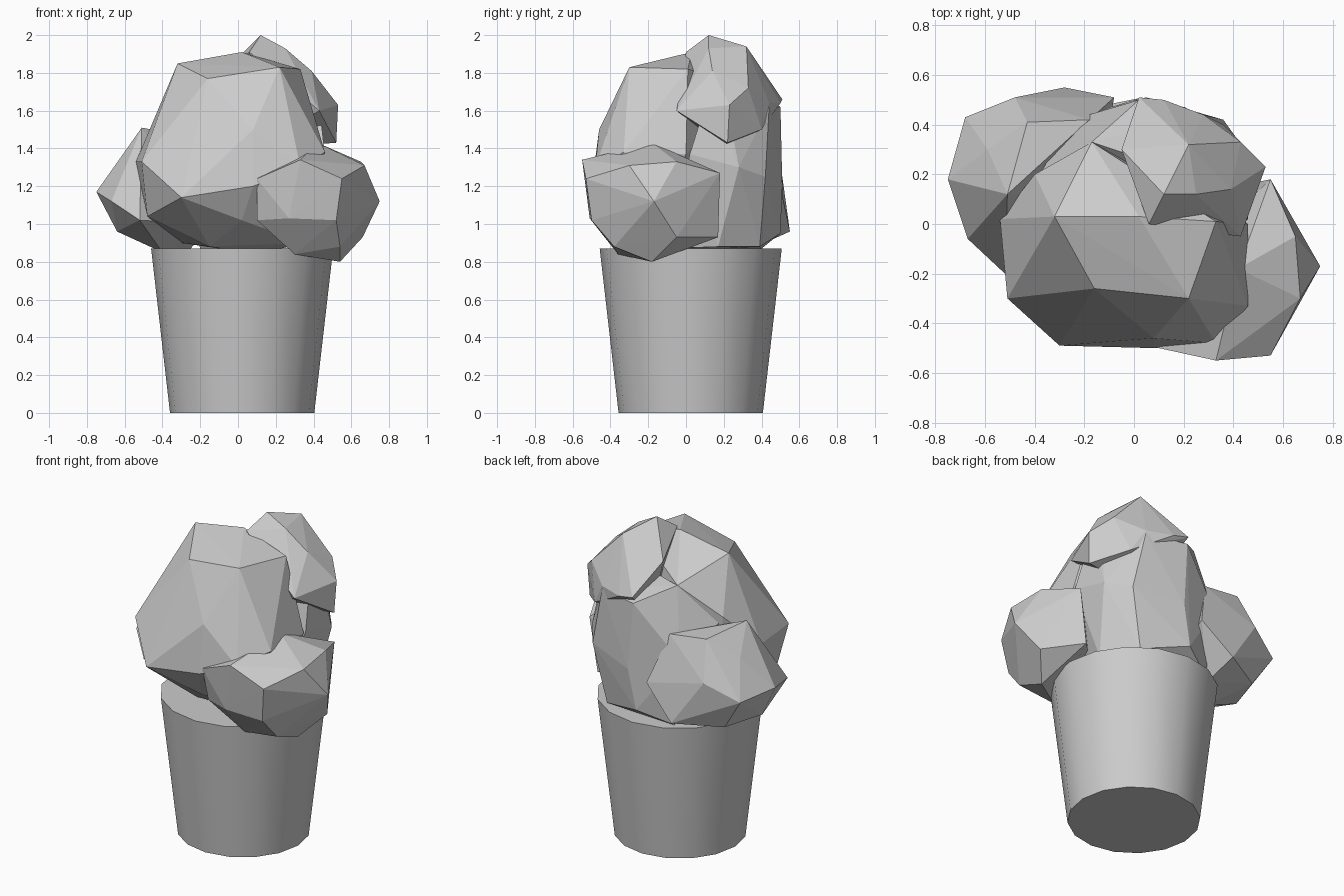
import bpy, bmesh

def faceted_clump(name, points):
    """Low-poly leaf clump: the flat-faced hull of a few corner points."""
    bm = bmesh.new()
    for p in points:
        bm.verts.new(p)
    bmesh.ops.convex_hull(bm, input=bm.verts[:])
    loose = [v for v in bm.verts if not v.link_faces]
    bmesh.ops.delete(bm, geom=loose, context='VERTS')
    bmesh.ops.recalc_face_normals(bm, faces=bm.faces[:])
    mesh = bpy.data.meshes.new(name)
    bm.to_mesh(mesh)
    bm.free()
    obj = bpy.data.objects.new(name, mesh)
    bpy.context.collection.objects.link(obj)
    return obj

# Tapered pot with a closed top
bpy.ops.mesh.primitive_cone_add(vertices=16, radius1=0.382, radius2=0.482, depth=0.87,
                                location=(0.022, 0.025, 0.435))
pot = bpy.context.object
pot.name = "pot"
bpy.ops.object.shade_smooth_by_angle(angle=0.7)

# Large central clump, leaning to the front
faceted_clump("foliage_main", [
    (-0.32, 0.03, 1.85), (0.02, 0.03, 1.91), (-0.16, -0.26, 1.77), (0.22, -0.30, 1.83),
    (0.33, 0.01, 1.82), (-0.17, 0.33, 1.72), (-0.40, 0.20, 1.53), (-0.54, 0.02, 1.33),
    (-0.51, -0.30, 1.33), (-0.30, -0.49, 1.14), (0.08, -0.50, 1.20), (0.33, -0.48, 1.30),
    (0.08, -0.46, 1.50), (0.46, -0.33, 1.38), (0.46, 0.0, 1.37), (-0.48, -0.20, 1.04),
    (0.02, -0.40, 1.02), (-0.15, -0.20, 0.88), (0.35, -0.22, 0.90), (0.10, 0.0, 0.84),
    (-0.3, 0.2, 0.9)])

# Tall clump behind it, reaching down to the pot
faceted_clump("foliage_back", [
    (0.42, 0.13, 1.72), (0.42, 0.22, 1.63), (0.28, 0.44, 1.62), (0.02, 0.50, 1.62),
    (-0.17, 0.33, 1.72), (-0.38, 0.20, 1.50), (0.46, 0.02, 1.37), (0.46, 0.28, 1.30),
    (0.36, 0.42, 1.25), (0.05, 0.51, 1.20), (-0.25, 0.42, 1.30), (0.40, 0.17, 0.88),
    (0.28, 0.39, 0.88), (0.0, 0.50, 0.95), (-0.2, 0.40, 0.87), (0.3, -0.1, 0.87),
    (0.0, 0.0, 0.86)])

# Crown at the top
faceted_clump("foliage_crown", [
    (0.12, 0.12, 2.0), (0.22, 0.32, 1.94), (-0.05, 0.30, 1.83), (0.02, 0.51, 1.66),
    (0.12, 0.50, 1.64), (0.28, 0.44, 1.64), (0.43, 0.33, 1.72), (0.53, 0.23, 1.63),
    (0.39, 0.14, 1.81), (0.43, -0.05, 1.60), (0.52, 0.22, 1.43), (0.36, 0.40, 1.50),
    (0.10, 0.20, 1.40), (0.06, 0.0, 1.91), (0.25, 0.12, 1.93)])

# Left rear clump
faceted_clump("foliage_left", [
    (-0.75, 0.18, 1.17), (-0.68, 0.43, 1.15), (-0.48, 0.51, 1.25), (-0.28, 0.55, 0.96),
    (-0.08, 0.51, 1.15), (-0.67, -0.06, 1.12), (-0.52, -0.20, 1.02), (-0.43, 0.41, 1.48),
    (-0.59, 0.30, 1.36), (-0.51, 0.12, 1.51), (-0.64, 0.15, 0.96), (-0.55, 0.40, 0.95),
    (-0.40, 0.18, 0.85), (-0.25, 0.35, 0.87), (-0.18, 0.42, 1.45), (-0.15, 0.1, 1.0)])

# Right front clump, drooping over the rim
faceted_clump("foliage_right", [
    (0.75, -0.17, 1.12), (0.67, -0.30, 1.31), (0.55, -0.53, 1.24), (0.33, -0.55, 1.34),
    (0.10, -0.50, 1.24), (0.65, -0.05, 1.33), (0.55, 0.18, 1.27), (0.42, -0.18, 1.43),
    (0.50, 0.17, 0.93), (0.66, -0.05, 0.93), (0.54, -0.18, 0.80), (0.30, -0.36, 0.84),
    (0.54, -0.38, 0.88), (0.52, -0.50, 1.02), (0.27, -0.51, 1.03), (0.10, -0.44, 1.02),
    (0.25, -0.1, 1.05)])
